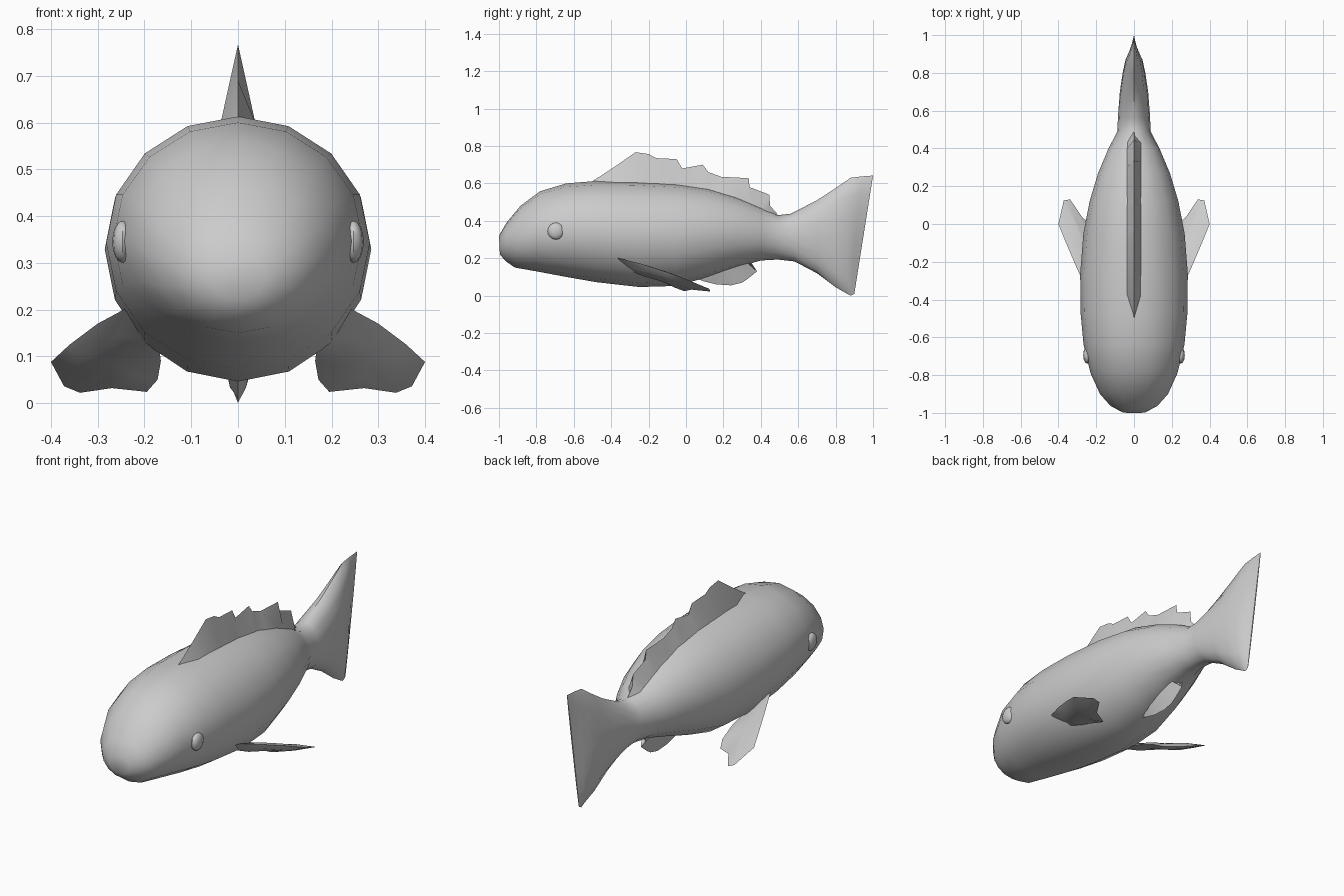
import bpy, bmesh, math
from mathutils import Vector

if "Cube" in bpy.data.objects:
    bpy.data.objects.remove(bpy.data.objects["Cube"])

SIDES = 16


def finish(name, bm, angle=40):
    bmesh.ops.recalc_face_normals(bm, faces=bm.faces[:])
    mesh = bpy.data.meshes.new(name)
    bm.to_mesh(mesh)
    bm.free()
    obj = bpy.data.objects.new(name, mesh)
    bpy.context.collection.objects.link(obj)
    bpy.ops.object.select_all(action='DESELECT')
    obj.select_set(True)
    bpy.context.view_layer.objects.active = obj
    bpy.ops.object.shade_smooth_by_angle(angle=math.radians(angle))
    return obj


def loft(name, rings):
    """Skin elliptical rings given as (top y, top z, bottom y, bottom z, half width)."""
    bm = bmesh.new()
    loops = []
    for ty, tz, by, bz, w in rings:
        top, bottom = Vector((0, ty, tz)), Vector((0, by, bz))
        loop = []
        for i in range(SIDES):
            a = 2 * math.pi * i / SIDES
            p = bottom.lerp(top, 0.5 + 0.5 * math.cos(a))
            p.x = w * math.sin(a)
            loop.append(bm.verts.new(p))
        loops.append(loop)
    for a, b in zip(loops, loops[1:]):
        for i in range(SIDES):
            j = (i + 1) % SIDES
            bm.faces.new((a[i], a[j], b[j], b[i]))
    bm.faces.new(loops[0])
    bm.faces.new(loops[-1])
    return finish(name, bm)


def wedge_fin(name, pairs, width):
    """Fin with a thick base and sharp edge, from (edge y, edge z, base y, base z)."""
    bm = bmesh.new()
    rows = []
    last = len(pairs) - 1
    for i, (ey, ez, by, bz) in enumerate(pairs):
        w = width * (0.15 if i in (0, last) else 1)
        rows.append([bm.verts.new(p) for p in ((-w, by, bz), (0, ey, ez), (w, by, bz))])
    for a, b in zip(rows, rows[1:]):
        for i in range(3):
            j = (i + 1) % 3
            bm.faces.new((a[i], a[j], b[j], b[i]))
    bm.faces.new(rows[0])
    bm.faces.new(rows[-1])
    return finish(name, bm)


def blade_fin(name, outline, mid, bulge, side):
    """Side fin: sharp outline joined to a raised inner loop on both faces."""
    bm = bmesh.new()
    flip = lambda p: Vector((p[0] * side, p[1], p[2]))
    rim = [bm.verts.new(flip(p)) for p in outline]
    n = len(rim)
    for sign in (1, -1):
        off = Vector(bulge) * sign
        inner = [bm.verts.new(flip(Vector(p).lerp(Vector(mid), 0.45) + off)) for p in outline]
        for i in range(n):
            j = (i + 1) % n
            bm.faces.new((rim[i], rim[j], inner[j], inner[i]))
        centre = bm.verts.new(flip(Vector(mid) + off))
        for i in range(n):
            bm.faces.new((inner[i], inner[(i + 1) % n], centre))
    return finish(name, bm, 50)


# Body and tail as one skin
loft("body_and_tail", [
    (-1.00, .32, -.995, .22, .06),
    (-.96, .39, -.965, .185, .125),
    (-.885, .48, -.915, .15, .18),
    (-.78, .558, -.80, .13, .23),
    (-.64, .60, -.64, .10, .267),
    (-.48, .613, -.48, .072, .282),
    (-.28, .612, -.25, .046, .285),
    (-.05, .60, -.05, .052, .268),
    (.12, .575, .12, .10, .235),
    (.27, .53, .27, .15, .19),
    (.40, .475, .40, .188, .135),
    (.49, .43, .49, .193, .088),
    (.56, .438, .58, .183, .085),
    (.70, .51, .70, .12, .075),
    (.80, .575, .80, .045, .06),
    (.88, .63, .86, .01, .045),
    (.935, .637, .88, .0, .025),
    (1.0, .642, .90, .01, .003),
])

# Ragged spiny dorsal fin
wedge_fin("dorsal_fin", [
    (-.50, .612, -.50, .59), (-.38, .69, -.38, .60), (-.27, .767, -.27, .60),
    (-.20, .757, -.20, .60), (-.16, .735, -.16, .60), (-.05, .73, -.06, .59),
    (-.02, .68, -.03, .59), (.09, .70, .07, .575), (.12, .66, .11, .565),
    (.19, .635, .18, .55), (.335, .628, .30, .51), (.34, .58, .33, .495),
    (.445, .54, .40, .465), (.45, .48, .43, .45), (.49, .435, .47, .43),
], .037)

# Anal fin under the rear belly
wedge_fin("anal_fin", [
    (.03, .10, .05, .14), (.10, .075, .10, .15), (.16, .06, .15, .16),
    (.24, .055, .20, .175), (.30, .07, .24, .185), (.33, .09, .27, .195),
    (.38, .13, .30, .20), (.34, .14, .33, .205), (.31, .175, .35, .21),
], .04)

# Pectoral fins
pectoral = [
    (.235, -.38, .205), (.30, -.24, .17), (.36, -.10, .125), (.40, .0, .088),
    (.372, .125, .036), (.338, .13, .022), (.27, .03, .032), (.195, -.01, .024),
    (.172, -.06, .05), (.165, -.16, .09), (.17, -.30, .13),
]
for side, label in ((1, "right"), (-1, "left")):
    blade_fin(label + "_pectoral_fin", pectoral, (.27, -.12, .10), (-.005, .004, .014), side)

    # Low eye bump
    bm = bmesh.new()
    bmesh.ops.create_uvsphere(bm, u_segments=12, v_segments=8, radius=1)
    for v in bm.verts:
        v.co = Vector((side * .247 + v.co.x * .022, -.695 + v.co.y * .045, .345 + v.co.z * .045))
    finish(label + "_eye", bm)
